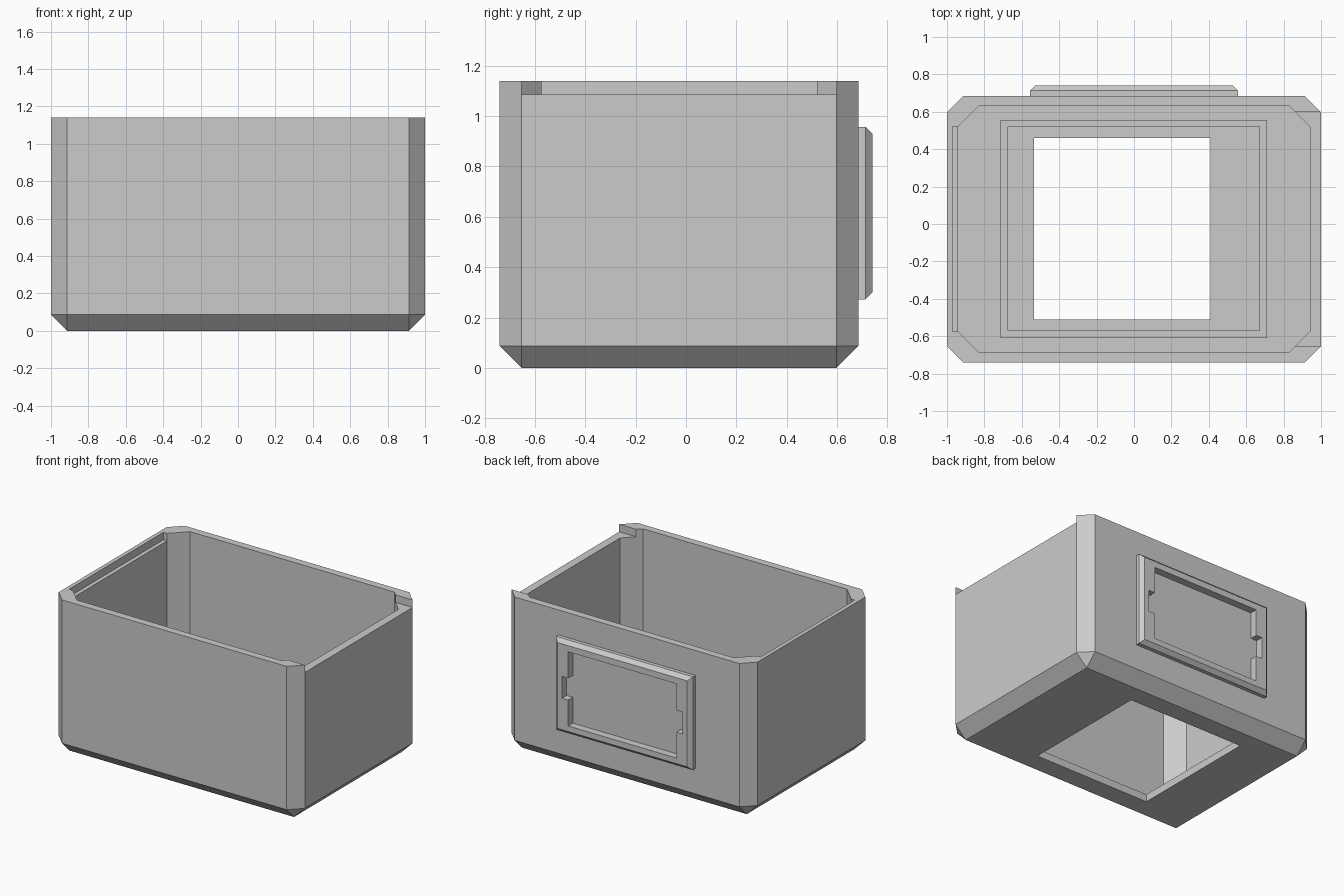
import bpy
import bmesh

if "Cube" in bpy.data.objects:
    bpy.data.objects.remove(bpy.data.objects["Cube"], do_unlink=True)

grey = bpy.data.materials.new("light_grey")
grey.use_nodes = True
color = (0.6, 0.6, 0.6, 1)
grey.diffuse_color = color
grey.node_tree.nodes["Principled BSDF"].inputs["Base Color"].default_value = color


def hull(name, points):
    """Solid convex part around the given points."""
    bm = bmesh.new()
    for p in points:
        bm.verts.new(p)
    bmesh.ops.convex_hull(bm, input=bm.verts[:])
    bmesh.ops.dissolve_limit(bm, angle_limit=0.01, verts=bm.verts[:], edges=bm.edges[:])
    bmesh.ops.recalc_face_normals(bm, faces=bm.faces[:])
    mesh = bpy.data.meshes.new(name)
    bm.to_mesh(mesh)
    bm.free()
    mesh.materials.append(grey)
    obj = bpy.data.objects.new(name, mesh)
    bpy.context.collection.objects.link(obj)
    return obj


def box(name, x, y, z):
    return hull(name, [(a, b, c) for a in x for b in y for c in z])


def octagon(x, y, c, z):
    """Rectangle with corners cut by c, at height z."""
    pts = []
    for px, sx in ((x[0], 1), (x[1], -1)):
        for py, sy in ((y[0], 1), (y[1], -1)):
            pts += [(px + sx * c, py, z), (px, py + sy * c, z)]
    return pts


def cut(target, *cutters):
    """Subtract the cutters and bake the result."""
    for cutter in cutters:
        mod = target.modifiers.new("cut", 'BOOLEAN')
        mod.operation = 'DIFFERENCE'
        mod.solver = 'EXACT'
        mod.object = cutter
        cutter.hide_render = True
    bpy.context.view_layer.update()
    graph = bpy.context.evaluated_depsgraph_get()
    mesh = bpy.data.meshes.new_from_object(target.evaluated_get(graph))
    target.modifiers.clear()
    target.data = mesh
    for cutter in cutters:
        bpy.data.objects.remove(cutter, do_unlink=True)


# Open case with bevelled corners and bottom edges
TOP, BEVEL, LEDGE, FLOOR = 1.14, 0.087, 1.085, 0.055
X, Y = (-1, 1), (-0.74, 0.685)
base_x = (X[0] + BEVEL, X[1] - BEVEL)
base_y = (Y[0] + BEVEL, Y[1] - BEVEL)
case = hull("case", octagon(X, Y, BEVEL, TOP) + octagon(X, Y, BEVEL, BEVEL)
            + [(a, b, 0) for a in base_x for b in base_y])
inner_x, inner_y = (-0.94, 0.94), (-0.685, 0.63)
cavity = hull("cavity", octagon(inner_x, inner_y, 0.11, FLOOR)
              + octagon(inner_x, inner_y, 0.11, TOP + 0.2))
cut(case,
    cavity,
    box("floor_window", (-0.535, 0.41), (-0.51, 0.46), (-0.1, 0.3)),
    box("lid_slot", (0.8, 1.1), base_y, (LEDGE, TOP + 0.1)),
    box("lid_ledge", (-0.97, -0.8), (-0.575, 0.52), (LEDGE, TOP + 0.1)))

# Low rim on the floor around the window
rim = box("floor_rim", (-0.715, 0.71), (-0.61, 0.555), (FLOOR - 0.01, FLOOR + 0.045))
cut(rim, box("rim_opening", (-0.675, 0.67), (-0.57, 0.52), (0, 0.3)))

# Bevelled frame on the back wall, its opening widened halfway up
w, low, high, b = 0.555, 0.272, 0.957, 0.027
frame = hull("back_frame",
             [(x, y, z) for x in (-w, w) for y in (0.68, 0.713) for z in (low, high)]
             + [(x, 0.74, z) for x in (b - w, w - b) for z in (low + b, high - b)])
cut(frame,
    box("frame_opening", (-0.44, 0.44), (0.6, 0.8), (0.34, 0.885)),
    box("side_notches", (-0.49, 0.49), (0.6, 0.8), (0.53, 0.69)))
